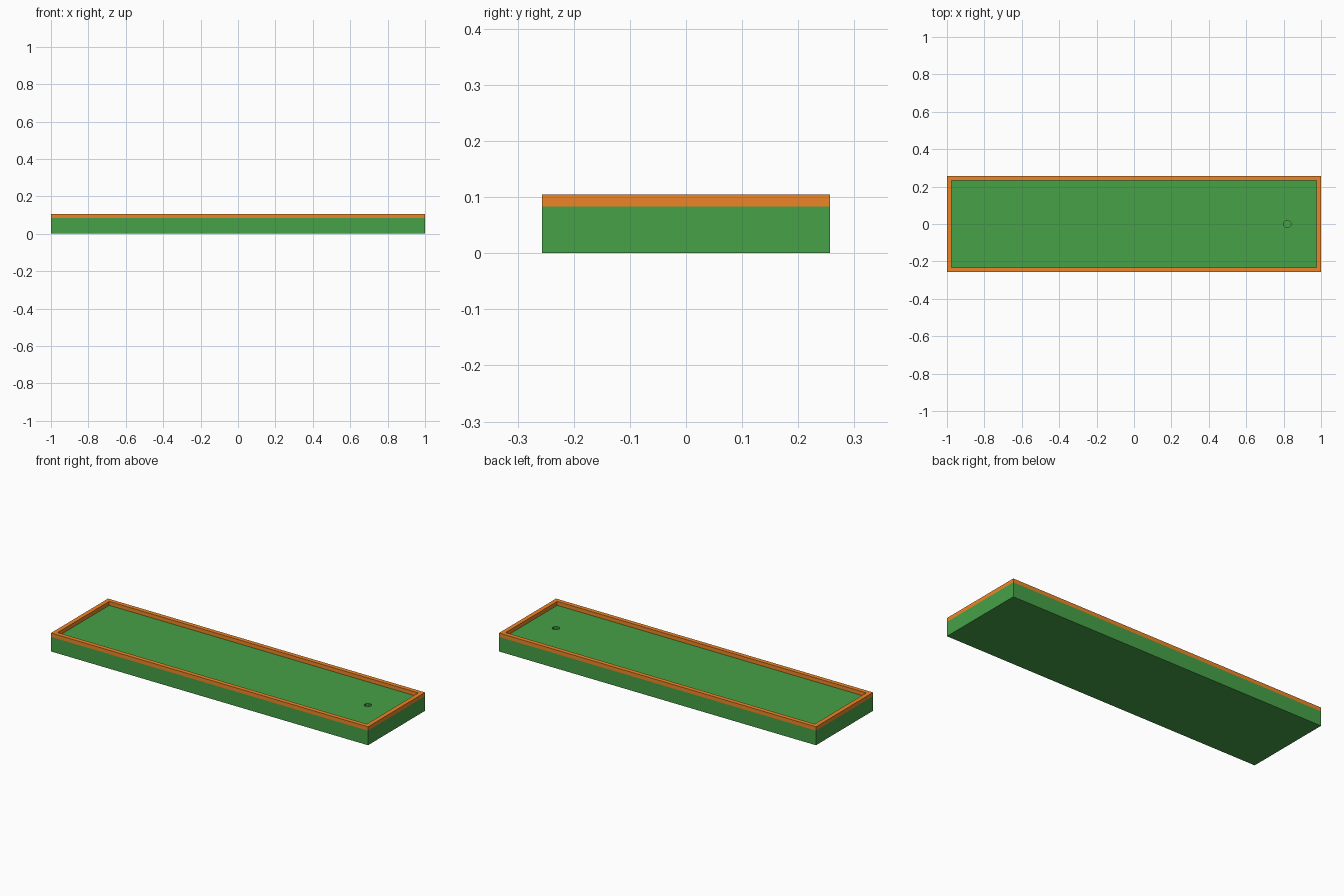
import bpy, bmesh, math
from mathutils import Matrix

if "Cube" in bpy.data.objects:
    bpy.data.objects.remove(bpy.data.objects["Cube"])

L, W = 2.0, 0.514            # outer length and width
FLOOR, TOP, RIM = 0.083, 0.105, 0.025
HOLE_X, HOLE_R, HOLE_DEPTH = 0.82, 0.02, 0.05


def material(name, color):
    m = bpy.data.materials.new(name)
    m.diffuse_color = color
    m.use_nodes = True
    m.node_tree.nodes["Principled BSDF"].inputs["Base Color"].default_value = m.diffuse_color
    return m


def finish(bm, name, mat):
    bmesh.ops.recalc_face_normals(bm, faces=bm.faces)
    mesh = bpy.data.meshes.new(name)
    bm.to_mesh(mesh)
    bm.free()
    mesh.materials.append(mat)
    ob = bpy.data.objects.new(name, mesh)
    bpy.context.collection.objects.link(ob)
    return ob


green = material("turf_green", (0.063, 0.356, 0.063, 1))
orange = material("rim_orange", (0.855, 0.235, 0.021, 1))

# Solid turf bed
bm = bmesh.new()
bmesh.ops.create_cube(bm, size=1, matrix=Matrix.Translation((0, 0, FLOOR / 2))
                      @ Matrix.Diagonal((L, W, FLOOR, 1)))
bed = finish(bm, "turf_bed", green)

# Eight-sided cup cut into the bed
bm = bmesh.new()
bmesh.ops.create_cone(bm, cap_ends=True, segments=8, radius1=HOLE_R, radius2=HOLE_R,
                      depth=2 * HOLE_DEPTH,
                      matrix=Matrix.Translation((HOLE_X, 0, FLOOR))
                      @ Matrix.Rotation(math.pi / 8, 4, 'Z'))
cutter = finish(bm, "cup_cutter", green)
cutter.hide_render = True
cut = bed.modifiers.new("cup", 'BOOLEAN')
cut.operation = 'DIFFERENCE'
cut.solver = 'EXACT'
cut.object = cutter
bpy.context.view_layer.objects.active = bed
bpy.ops.object.modifier_apply(modifier=cut.name)
bpy.data.objects.remove(cutter)

# Rim: rectangular ring with mitred corners, raised around the edge
bm = bmesh.new()
corners = [(-1, -1), (1, -1), (1, 1), (-1, 1)]


def loop(inset, z):
    return [bm.verts.new((sx * (L / 2 - inset), sy * (W / 2 - inset), z))
            for sx, sy in corners]


loops = [loop(0, FLOOR), loop(0, TOP), loop(RIM, TOP), loop(RIM, FLOOR)]
for a, b in zip(loops, loops[1:] + loops[:1]):
    for i in range(4):
        j = (i + 1) % 4
        bm.faces.new((a[i], a[j], b[j], b[i]))
finish(bm, "rim", orange)
